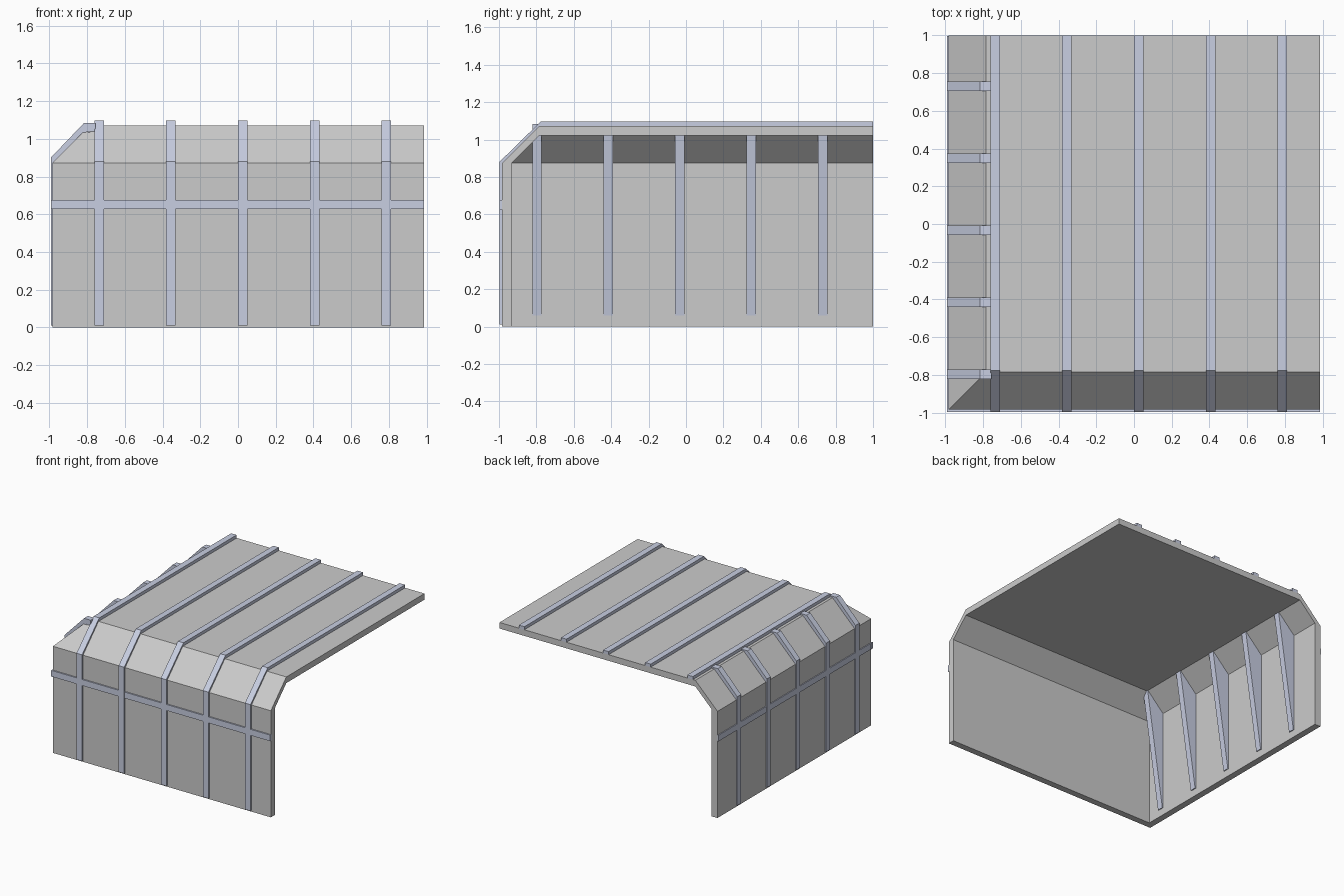
import bpy, bmesh

if "Cube" in bpy.data.objects:
    bpy.data.objects.remove(bpy.data.objects["Cube"])

XR, YB = 0.987, 1.0      # open right and back edges of the shell
RIB = 0.05               # rib width

mat = bpy.data.materials.new("blue_grey_trim")
mat.diffuse_color = (0.58, 0.62, 0.76, 1)
mat.use_nodes = True
mat.node_tree.nodes["Principled BSDF"].inputs["Base Color"].default_value = mat.diffuse_color


def finish(name, bm, trim=True):
    bmesh.ops.recalc_face_normals(bm, faces=bm.faces)
    me = bpy.data.meshes.new(name)
    bm.to_mesh(me)
    bm.free()
    ob = bpy.data.objects.new(name, me)
    bpy.context.collection.objects.link(ob)
    if trim:
        me.materials.append(mat)
    return ob


def prism(name, profile, axis, centre, width):
    """Extrude an (a, z) profile along x or y."""
    bm = bmesh.new()

    def ring(s):
        return [bm.verts.new((s, a, z) if axis == "x" else (a, s, z)) for a, z in profile]
    lo, hi = ring(centre - width / 2), ring(centre + width / 2)
    n = len(profile)
    bm.faces.new(lo)
    bm.faces.new(hi)
    for i in range(n):
        j = (i + 1) % n
        bm.faces.new((lo[i], lo[j], hi[j], hi[i]))
    return finish(name, bm)


# Corner shell: two walls, two sloped eaves and a flat roof, with thickness
bm = bmesh.new()


def skin(wall, eave_z, slope, roof_z):
    levels = [(wall, 0), (wall, eave_z), (slope, roof_z)]
    f = [bm.verts.new((XR, p, z)) for p, z in levels]
    c = [bm.verts.new((p, p, z)) for p, z in levels]
    b = [bm.verts.new((p, YB, z)) for p, z in levels]
    r = bm.verts.new((XR, YB, roof_z))
    for i in range(2):
        bm.faces.new((f[i], c[i], c[i + 1], f[i + 1]))
        bm.faces.new((c[i], b[i], b[i + 1], c[i + 1]))
    bm.faces.new((c[2], b[2], r, f[2]))
    return [f[0], c[0], b[0], b[1], b[2], r, f[2], f[1]]


outer = skin(-0.985, 0.872, -0.785, 1.072)
inner = skin(-0.932, 0.875, -0.785, 1.022)
for i in range(8):
    j = (i + 1) % 8
    bm.faces.new((outer[i], outer[j], inner[j], inner[i]))
finish("corner_shell", bm, trim=False)

# Ribs running up the front wall, over the eave and along the roof
front_rib = [(-0.998, 0.01), (-0.998, 0.88), (-0.776, 1.097), (YB, 1.097),
             (YB, 1.06), (-0.78, 1.06), (-0.97, 0.87), (-0.97, 0.01)]
for i in range(5):
    prism(f"roof_rib_{i + 1}", front_rib, "x", -0.737 + 0.381 * i, RIB)

# Ribs up the left wall, ending on the roof, with tapered braces inside
side_rib = [(-0.993, 0.01), (-0.993, 0.90), (-0.818, 1.083), (-0.757, 1.083),
            (-0.757, 1.04), (-0.80, 1.04), (-0.97, 0.87), (-0.97, 0.01)]
brace = [(-0.95, 0.06), (-0.925, 0.06), (-0.78, 1.03), (-0.79, 1.04), (-0.95, 0.88)]
for i in range(5):
    y = -0.797 + 0.382 * i
    prism(f"side_rib_{i + 1}", side_rib, "y", y, RIB)
    prism(f"inner_brace_{i + 1}", brace, "y", y, RIB)

# Horizontal bands around both walls
prism("front_band", [(-0.996, 0.627), (-0.97, 0.627), (-0.97, 0.677), (-0.996, 0.677)],
      "x", -0.003, 1.98)
prism("side_band", [(-0.992, 0.627), (-0.97, 0.627), (-0.97, 0.677), (-0.992, 0.677)],
      "y", 0.002, 1.99)
